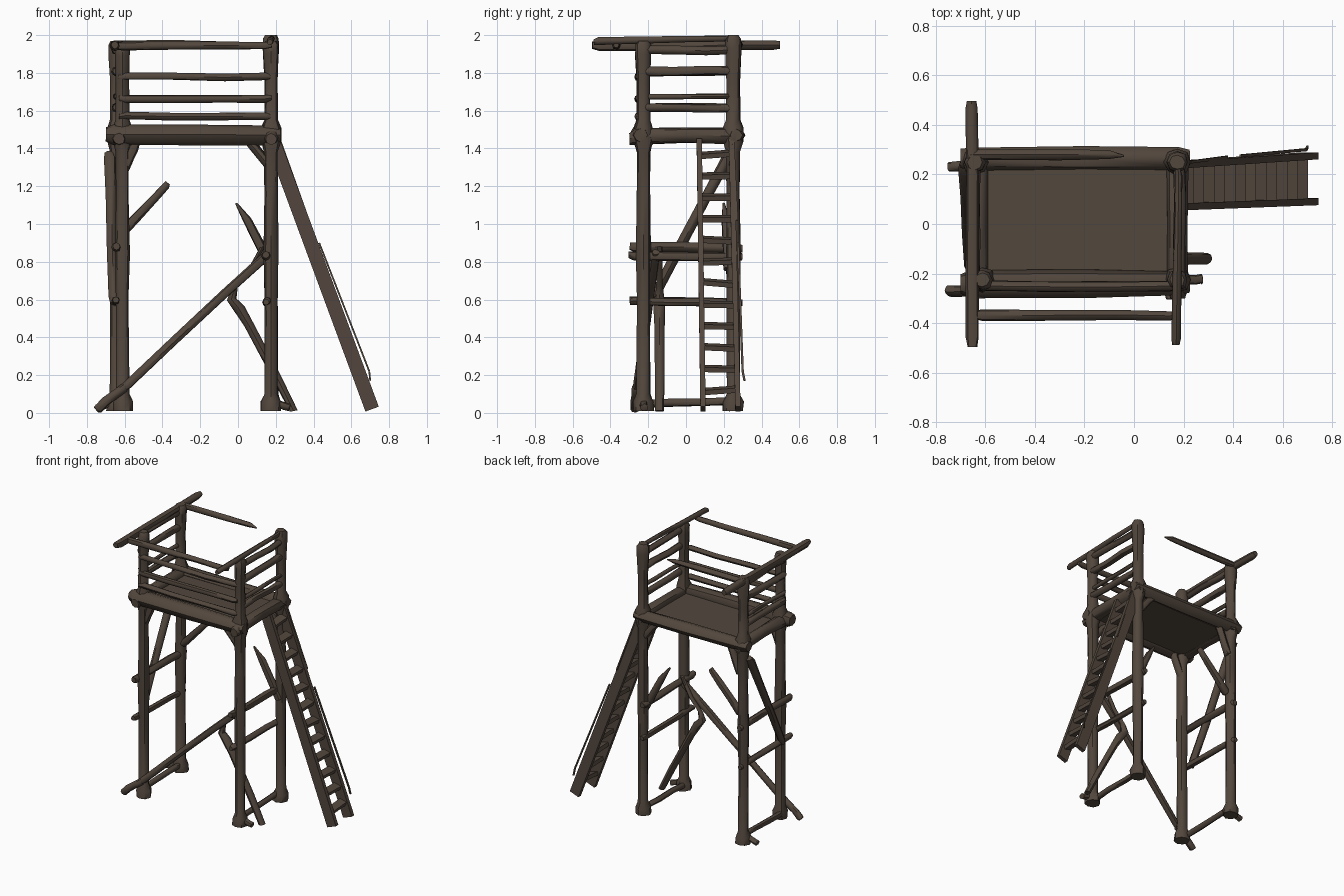
import bpy, bmesh, math, random
from mathutils import Vector

random.seed(4)
if "Cube" in bpy.data.objects:
    bpy.data.objects.remove(bpy.data.objects["Cube"])


def material(name, rgb):
    m = bpy.data.materials.new(name)
    m.use_nodes = True
    m.diffuse_color = (*rgb, 1)
    m.node_tree.nodes["Principled BSDF"].inputs["Base Color"].default_value = (*rgb, 1)
    return m


WOOD = material("weathered brown wood", (0.085, 0.063, 0.047))


def finish(name, bm):
    bmesh.ops.recalc_face_normals(bm, faces=bm.faces)
    mesh = bpy.data.meshes.new(name)
    bm.to_mesh(mesh)
    bm.free()
    mesh.materials.append(WOOD)
    ob = bpy.data.objects.new(name, mesh)
    bpy.context.collection.objects.link(ob)
    bpy.context.view_layer.objects.active = ob
    ob.select_set(True)
    bpy.ops.object.shade_smooth_by_angle(angle=math.radians(45))
    ob.select_set(False)
    return ob


def log(name, points, radii, sides=8, rough=0.08):
    """Rough round timber swept through points with a radius at each."""
    pts = [Vector(p) for p in points]
    axis = (pts[-1] - pts[0]).normalized()
    u = axis.orthogonal().normalized()
    v = axis.cross(u)
    bm = bmesh.new()
    rings = []
    for p, r in zip(pts, radii):
        ring = []
        for i in range(sides):
            a = math.tau * i / sides
            k = r * random.uniform(1 - rough, 1 + rough)
            ring.append(bm.verts.new(p + (u * math.cos(a) + v * math.sin(a)) * k))
        rings.append(ring)
    for a, b in zip(rings, rings[1:]):
        for i in range(sides):
            j = (i + 1) % sides
            bm.faces.new((a[i], a[j], b[j], b[i]))
    bm.faces.new(rings[0])
    bm.faces.new(rings[-1])
    return finish(name, bm)


def pole(name, a, b, r0, r1=None):
    """Straight tapered timber with slightly worn ends and a small wobble."""
    a, b = Vector(a), Vector(b)
    r1 = r1 or r0
    pts, radii = [], []
    for t in (0, 0.04, 0.35, 0.7, 0.96, 1):
        w = Vector([random.uniform(-0.004, 0.004) for _ in range(3)])
        pts.append(a.lerp(b, t) + w)
        radii.append((r0 + (r1 - r0) * t) * (0.75 if t in (0, 1) else 1))
    return log(name, pts, radii)


def plank(name, a, b, width, thick, across=(0, 1, 0)):
    """Rectangular board from a to b, its thickness along 'across'."""
    a, b, n = Vector(a), Vector(b), Vector(across)
    side = (b - a).normalized().cross(n).normalized() * width / 2
    n = n * thick / 2
    bm = bmesh.new()
    ends = [[bm.verts.new(p + side * s + n * q)
             for s, q in ((-1, -1), (1, -1), (1, 1), (-1, 1))] for p in (a, b)]
    for i in range(4):
        j = (i + 1) % 4
        bm.faces.new((ends[0][i], ends[0][j], ends[1][j], ends[1][i]))
    bm.faces.new(ends[0])
    bm.faces.new(ends[1])
    return finish(name, bm)


XR, XL, YF, YB = -0.63, 0.175, -0.225, 0.25

# Corner posts: flared foot, slim shaft, swollen joint and knobbly head
for name, x, y, top in (("front_right_post", XR + 0.018, YF, 1.96),
                        ("front_left_post", XL, YF, 1.97),
                        ("back_right_post", XR - 0.012, YB, 1.97),
                        ("back_left_post", XL, YB, 2.0)):
    log(name, [(x, y, z) for z in (0.01, 0.06, 0.1, 0.6, 0.84, 1.15, 1.38, 1.44,
                                   1.51, 1.55, 1.75, top - 0.07, top - 0.02, top)],
        [0.053, 0.053, 0.036, 0.034, 0.038, 0.035, 0.036, 0.052, 0.052,
         0.036, 0.034, 0.042, 0.042, 0.03])

# Platform deck and the heavy beams around it
plank("deck", (-0.63, 0.01, 1.455), (0.18, 0.01, 1.455), 0.46, 0.03, (0, 0, 1))
log("front_beam", [(-0.7, -0.24, 1.475), (-0.66, -0.24, 1.475), (-0.2, -0.24, 1.475),
                   (0.18, -0.24, 1.47), (0.225, -0.24, 1.47)],
    [0.04, 0.055, 0.055, 0.05, 0.035])
log("back_beam", [(-0.7, 0.265, 1.475), (-0.66, 0.265, 1.475), (-0.2, 0.265, 1.47),
                  (0.18, 0.265, 1.47), (0.225, 0.265, 1.47)],
    [0.036, 0.046, 0.046, 0.044, 0.032])
for name, x in (("right_beam", XR), ("left_beam", XL)):
    log(name, [(x, -0.3, 1.45), (x, -0.26, 1.465), (x, 0, 1.47),
               (x, 0.26, 1.465), (x, 0.3, 1.46)], [0.03, 0.045, 0.04, 0.045, 0.03])

# Guard rails on the front and both sides
for i, (z, r) in enumerate(((1.57, 0.02), (1.665, 0.021), (1.78, 0.019))):
    pole(f"front_rail_{i}", (XR, -0.25, z), (XL, -0.25, z), r)
for i, (z, r) in enumerate(((1.615, 0.022), (1.675, 0.014), (1.81, 0.024), (1.92, 0.022))):
    pole(f"left_rail_{i}", (XL + 0.01, YF, z), (XL + 0.01, YB, z), r)
    pole(f"right_rail_{i}", (XR - 0.015, YF, z), (XR - 0.015, YB, z), r)

# Overhanging roof poles
pole("right_top_pole", (-0.655, -0.495, 1.945), (-0.655, 0.5, 1.95), 0.026)
pole("left_top_pole", (0.172, -0.49, 1.965), (0.18, 0.22, 1.985), 0.02, 0.015)
pole("front_top_pole", (-0.65, -0.37, 1.94), (0.175, -0.37, 1.945), 0.023, 0.019)
log("broken_back_pole", [(-0.66, 0.28, 1.95), (-0.3, 0.28, 1.95),
                         (-0.1, 0.28, 1.95), (-0.04, 0.275, 1.945)],
    [0.022, 0.022, 0.017, 0.004])

# Cross rungs tying the legs together at the sides
for name, x, heights in (("right", XR - 0.015, (0.87, 0.585)),
                         ("left", XL - 0.025, (0.825, 0.58))):
    for i, z in enumerate(heights):
        pole(f"{name}_crosspiece_{i}", (x, -0.3, z + 0.01), (x, 0.3, z), 0.025 - 0.004 * i)
    pole(f"{name}_ground_tie", (x + 0.01, -0.25, 0.05), (x + 0.01, 0.25, 0.06), 0.02)

# Long braces, some of them snapped off
pole("front_brace", (-0.75, -0.27, 0.015), (-0.6, -0.265, 0.14), 0.024)
pole("front_brace_upper", (-0.62, -0.265, 0.12), (0.17, -0.16, 0.85), 0.023, 0.026)
pole("right_brace", (-0.66, -0.19, 0.58), (-0.678, 0.24, 1.38), 0.025, 0.03)
pole("back_right_snapped_brace", (-0.62, 0.24, 0.95), (-0.37, 0.24, 1.215), 0.028, 0.02)
log("back_left_snapped_brace", [(0.18, 0.22, 0.76), (0.13, 0.22, 0.86),
                                (0.05, 0.21, 1.02), (-0.01, 0.2, 1.11)],
    [0.024, 0.026, 0.023, 0.006])
log("leaning_branch", [(0.295, -0.14, 0.01), (0.2, -0.14, 0.2), (0.06, -0.14, 0.46),
                       (0.0, -0.14, 0.56), (-0.035, -0.14, 0.6), (-0.02, -0.14, 0.66),
                       (0.06, -0.14, 0.75), (0.13, -0.14, 0.88)],
    [0.022, 0.025, 0.026, 0.032, 0.026, 0.018, 0.016, 0.014])

# Knee braces under the platform
for y in (YF, YB):
    pole("right_knee_brace", (-0.62, y, 1.25), (-0.53, y, 1.46), 0.026)
    pole("left_knee_brace", (0.18, y, 1.29), (0.05, y, 1.45), 0.024)

# Stray offcuts at the feet
pole("front_left_foot_stub", (0.17, -0.22, 0.06), (0.275, -0.225, 0.03), 0.02)
pole("back_right_foot_stub", (-0.63, 0.24, 0.07), (-0.75, 0.23, 0.025), 0.02)

# Ladder: two plank stringers with evenly spaced treads
lower, upper = Vector((0.71, 0, 0.02)), Vector((0.185, 0, 1.44))
for name, y0, y1 in (("ladder_front_stringer", 0.09, 0.07),
                     ("ladder_back_stringer", 0.275, 0.24)):
    plank(name, lower + Vector((0, y0, 0)), upper + Vector((0, y1, 0)), 0.075, 0.028)
for i in range(12):
    c = lower.lerp(upper, 0.07 + 0.08 * i)
    slide = 0.015 * i / 11
    tilt = random.uniform(-0.008, 0.008)
    plank(f"ladder_tread_{i}", c + Vector((0, 0.085 - slide, tilt)),
          c + Vector((0, 0.28 - 2 * slide, -tilt)), 0.055, 0.026, (0.25, 0, 0.97))

# Thin split handrail strips beside the ladder
for i, (a, b) in enumerate((((0.225, 0.25, 1.44), (0.375, 0.27, 1.02)),
                            ((0.43, 0.275, 0.9), (0.695, 0.3, 0.22)),
                            ((0.695, 0.3, 0.22), (0.7, 0.31, 0.17)))):
    plank(f"ladder_splinter_{i}", a, b, 0.009, 0.012)
